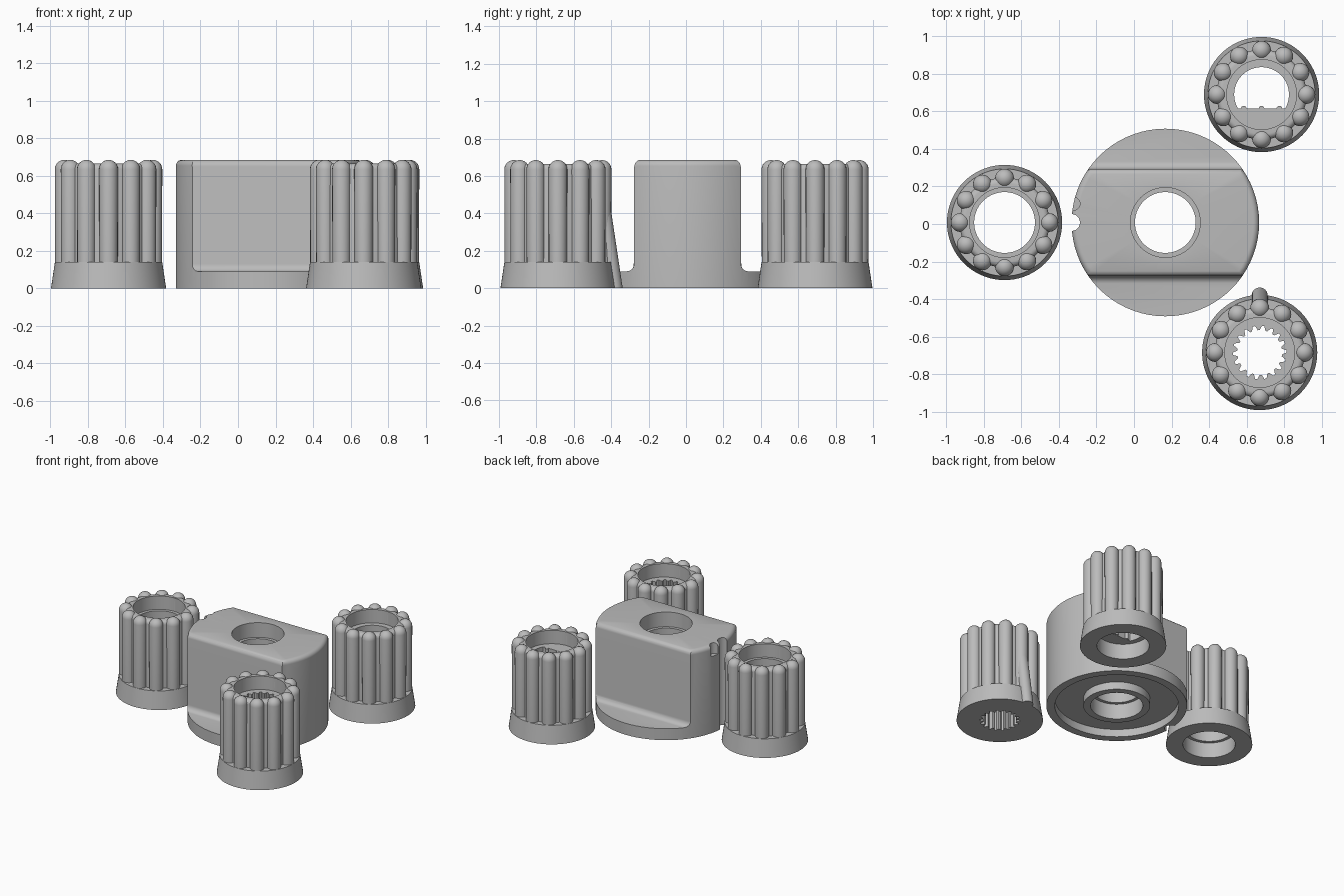
import bpy, bmesh
from math import sin, cos, pi, radians
from mathutils import Vector

cube = bpy.data.objects.get("Cube")
if cube:
    bpy.data.objects.remove(cube, do_unlink=True)

SEG = 72
HEIGHT = 0.685
BORE = 0.186

grey = bpy.data.materials.new("plain grey")
grey.use_nodes = True
COLOUR = (0.5, 0.5, 0.5, 1)
grey.diffuse_color = COLOUR
grey.node_tree.nodes["Principled BSDF"].inputs["Base Color"].default_value = COLOUR


def finish(name, bm, location=(0, 0, 0)):
    bmesh.ops.recalc_face_normals(bm, faces=bm.faces[:])
    mesh = bpy.data.meshes.new(name)
    bm.to_mesh(mesh)
    bm.free()
    obj = bpy.data.objects.new(name, mesh)
    obj.location = location
    mesh.materials.append(grey)
    bpy.context.collection.objects.link(obj)
    return obj


def smooth(obj, angle=35):
    bpy.ops.object.select_all(action="DESELECT")
    obj.select_set(True)
    bpy.context.view_layer.objects.active = obj
    bpy.ops.object.shade_smooth_by_angle(angle=radians(angle))


def arc(cx, cy, r, start, end, steps=6):
    angles = [radians(start + (end - start) * i / steps) for i in range(steps + 1)]
    return [(cx + r * cos(a), cy + r * sin(a)) for a in angles]


def loft(bm, rings):
    """Join closed rings into a closed band, the last back to the first."""
    rows = [[bm.verts.new(p) for p in ring] for ring in rings]
    for a, b in zip(rows, rows[1:] + rows[:1]):
        for i in range(len(a)):
            j = (i + 1) % len(a)
            bm.faces.new((a[i], a[j], b[j], b[i]))


def circle(radius_at, z):
    angles = [2 * pi * i / SEG for i in range(SEG)]
    return [(radius_at(i) * cos(a), radius_at(i) * sin(a), z) for i, a in enumerate(angles)]


def lathe(bm, profile):
    loft(bm, [circle(lambda i, r=r: r, z) for r, z in profile])


def extrude_x(name, profile, half, location):
    bm = bmesh.new()
    face = bm.faces.new([bm.verts.new((-half, y, z)) for y, z in profile])
    out = bmesh.ops.extrude_face_region(bm, geom=[face])
    verts = [v for v in out["geom"] if isinstance(v, bmesh.types.BMVert)]
    bmesh.ops.translate(bm, verts=verts, vec=(2 * half, 0, 0))
    return finish(name, bm, location)


def rod(bm, start, end, radius):
    start, end = Vector(start), Vector(end)
    made = bmesh.ops.create_cone(bm, cap_ends=True, segments=24, radius1=radius,
                                 radius2=radius, depth=(end - start).length)
    turn = (end - start).to_track_quat("Z", "Y").to_matrix().to_4x4()
    bmesh.ops.transform(bm, matrix=turn, verts=made["verts"])
    bmesh.ops.translate(bm, vec=(start + end) / 2, verts=made["verts"])


def cut(obj, cutter):
    cutter.hide_render = True
    mod = obj.modifiers.new("cut", "BOOLEAN")
    mod.operation = "DIFFERENCE"
    mod.solver = "EXACT"
    mod.object = cutter
    bpy.context.view_layer.objects.active = obj
    bpy.ops.object.modifier_apply(modifier=mod.name)
    bpy.data.objects.remove(cutter, do_unlink=True)


# Central body: turned blank with stepped bore and hollow underside
CENTRE = (0.167, 0.008, 0)
bm = bmesh.new()
lathe(bm, [(BORE, 0), (0.237, 0), (0.237, 0.06), (0.44, 0.06), (0.44, 0), (0.5, 0)]
      + arc(0.468, HEIGHT - 0.032, 0.032, 0, 90)
      + [(BORE, HEIGHT), (BORE, 0.57), (0.162, 0.57), (0.162, 0.12), (BORE, 0.12)])
body = finish("central_body", bm, CENTRE)

# Flats milled on both sides, with rounded top edge and foot fillet
for side in (-1, 1):
    profile = ([(0.6, 0.09)] + arc(0.325, 0.13, 0.04, 270, 180)
               + arc(0.245, 0.648, 0.04, 0, 90) + [(0.245, 0.8), (0.6, 0.8)])
    cut(body, extrude_x("flat_cutter", [(side * y, z) for y, z in profile], 0.6, CENTRE))

# Pointer groove down the left edge and a shallow scoop beside it
for y, bottom, radius in ((0, -0.1, 0.045), (0.1, 0.6, 0.035)):
    bm = bmesh.new()
    x = -(0.25 - y * y) ** 0.5
    rod(bm, (x, y, bottom), (x, y, 0.8), radius)
    cut(body, finish("groove_cutter", bm, CENTRE))
smooth(body)


def knob(name, location, hole, low, high):
    # Flared skirt and round core
    bm = bmesh.new()
    lathe(bm, [(BORE, 0), (0.307, 0), (0.286, 0.14), (0.24, 0.14)]
          + arc(0.21, HEIGHT - 0.05, 0.03, 0, 90) + [(BORE, HEIGHT - 0.02)])
    smooth(finish(name + "_core", bm, location))

    # Twelve round-topped grip ribs
    bm = bmesh.new()
    r = 0.0505
    for k in range(12):
        a = k * pi / 6
        made = bmesh.ops.create_uvsphere(bm, u_segments=20, v_segments=12, radius=r)
        for v in made["verts"]:
            v.co.z = v.co.z + HEIGHT - r if v.co.z > -0.001 else 0.1
        bmesh.ops.translate(bm, verts=made["verts"], vec=(0.236 * cos(a), 0.236 * sin(a), 0))
    bmesh.ops.remove_doubles(bm, verts=bm.verts[:], dist=0.0001)
    smooth(finish(name + "_ribs", bm, location), 50)

    # Sleeve inside with the shaped hole
    bm = bmesh.new()
    loft(bm, [circle(r, z) for r, z in ((lambda i: BORE, low), (lambda i: BORE, high),
                                        (hole, high), (hole, low))])
    smooth(finish(name + "_sleeve", bm, location), 25)


def round_hole(i):
    return 0.162


def flat_hole(i):
    s = sin(2 * pi * i / SEG)
    return min(0.146, -0.075 / s) if s < 0 else 0.146


def toothed_hole(i):
    return 0.143 if i % 4 < 2 else 0.119


BACK = (0.68, 0.69, 0)
FRONT = (0.67, -0.685, 0)
knob("right_knob", (-0.69, 0.008, 0), round_hole, 0.12, 0.56)
knob("back_knob", BACK, flat_hole, 0.12, 0.56)
knob("front_knob", FRONT, toothed_hole, 0, 0.56)

# Small ridges along the flat of the back knob's hole
bm = bmesh.new()
for x in (-0.095, 0, 0.095):
    rod(bm, (x, -0.075, 0.121), (x, -0.075, 0.559), 0.015)
smooth(finish("hole_ridges", bm, BACK))

# Slanted pointer on the front knob
bm = bmesh.new()
rod(bm, (0, 0.304, 0), (0, 0.225, 0.52), 0.043)
for v in bm.verts:
    if v.co.z < 0.1:
        v.co.z = 0
smooth(finish("pointer", bm, FRONT))
